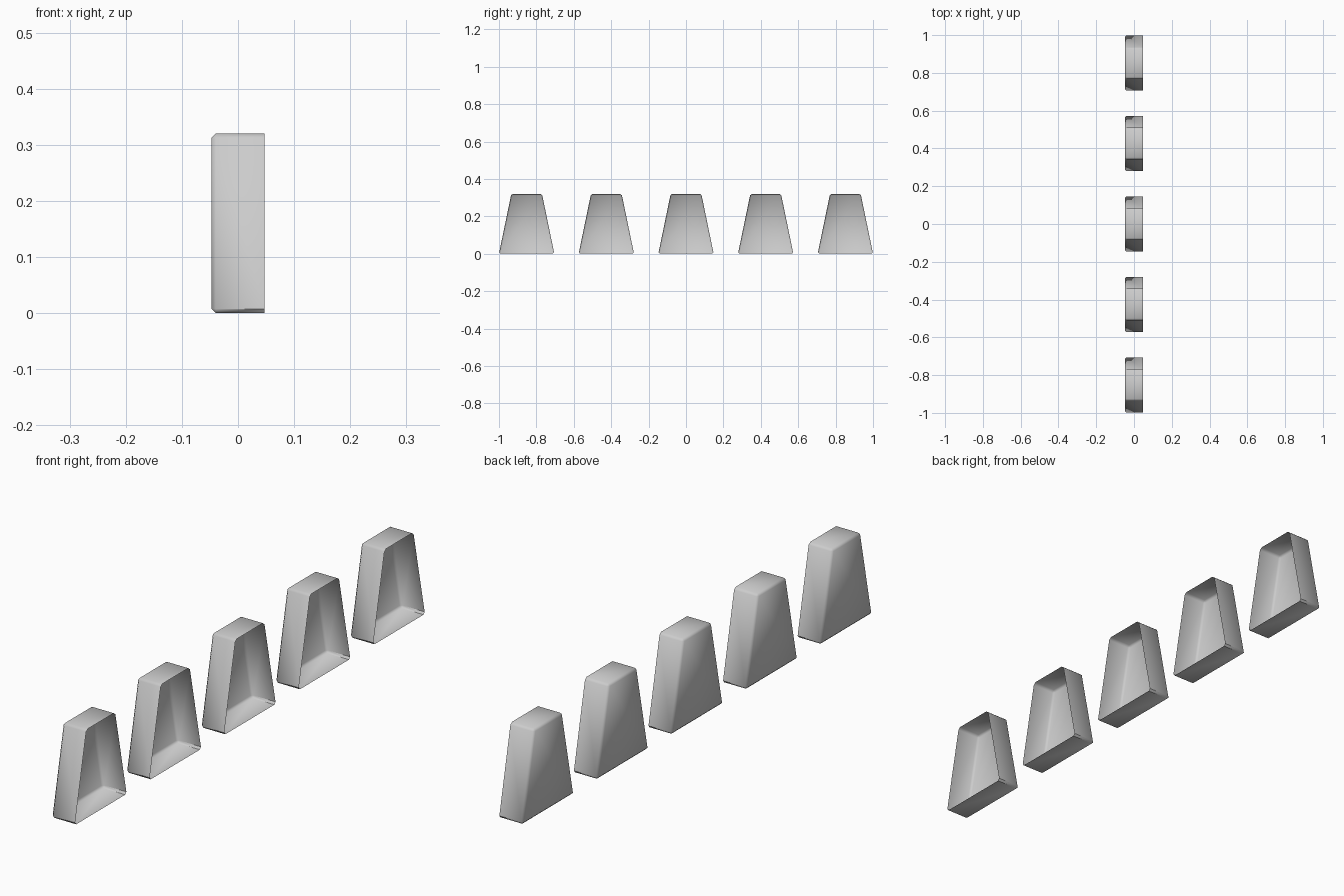
import bpy, bmesh, math

cube = bpy.data.objects.get("Cube")
if cube:
    bpy.data.objects.remove(cube, do_unlink=True)

COUNT = 5
HALF_DEPTH = 0.0475   # along x
HALF_BASE = 0.148     # along y at the bottom
HALF_TOP = 0.082      # along y at the top
HEIGHT = 0.32
CHAMFER = 0.008

grey = bpy.data.materials.new("light grey")
grey.use_nodes = True
colour = (0.6, 0.6, 0.6, 1)
grey.diffuse_color = colour
grey.node_tree.nodes["Principled BSDF"].inputs["Base Color"].default_value = colour


def shell_mesh():
    """Tapered thin shell, closed at -x and open at +x, chamfered edges."""
    bm = bmesh.new()
    bmesh.ops.create_cube(bm, size=2)
    for v in bm.verts:
        half = HALF_TOP if v.co.z > 0 else HALF_BASE
        v.co = (v.co.x * HALF_DEPTH, v.co.y * half, (v.co.z + 1) / 2 * HEIGHT)
    # Open the +x side
    mouth = [f for f in bm.faces if f.normal.x > 0.9 or f.calc_center_median().x > HALF_DEPTH * 0.9]
    bmesh.ops.delete(bm, geom=mouth, context='FACES_ONLY')
    edges = [e for e in bm.edges if not e.is_boundary]
    bmesh.ops.bevel(bm, geom=edges, offset=CHAMFER, offset_type='OFFSET',
                    segments=1, affect='EDGES', clamp_overlap=True)
    bmesh.ops.recalc_face_normals(bm, faces=bm.faces)
    # Outward normals: the closed back must face -x
    back = max(bm.faces, key=lambda f: abs(f.normal.x) * f.calc_area())
    if back.normal.x > 0:
        bmesh.ops.reverse_faces(bm, faces=bm.faces)
    mesh = bpy.data.meshes.new("tapered_shell")
    bm.to_mesh(mesh)
    bm.free()
    mesh.materials.append(grey)
    return mesh


# Row of identical shells along y
mesh = shell_mesh()
pitch = (2 - 2 * HALF_BASE) / (COUNT - 1)
shells = []
for i in range(COUNT):
    shell = bpy.data.objects.new(f"tapered_shell_{i + 1}", mesh)
    shell.location.y = (i - (COUNT - 1) / 2) * pitch
    bpy.context.collection.objects.link(shell)
    shells.append(shell)

# Soft chamfers, crisp bottom edges
bpy.ops.object.select_all(action='DESELECT')
shells[0].select_set(True)
bpy.context.view_layer.objects.active = shells[0]
bpy.ops.object.shade_smooth_by_angle(angle=math.radians(47))
